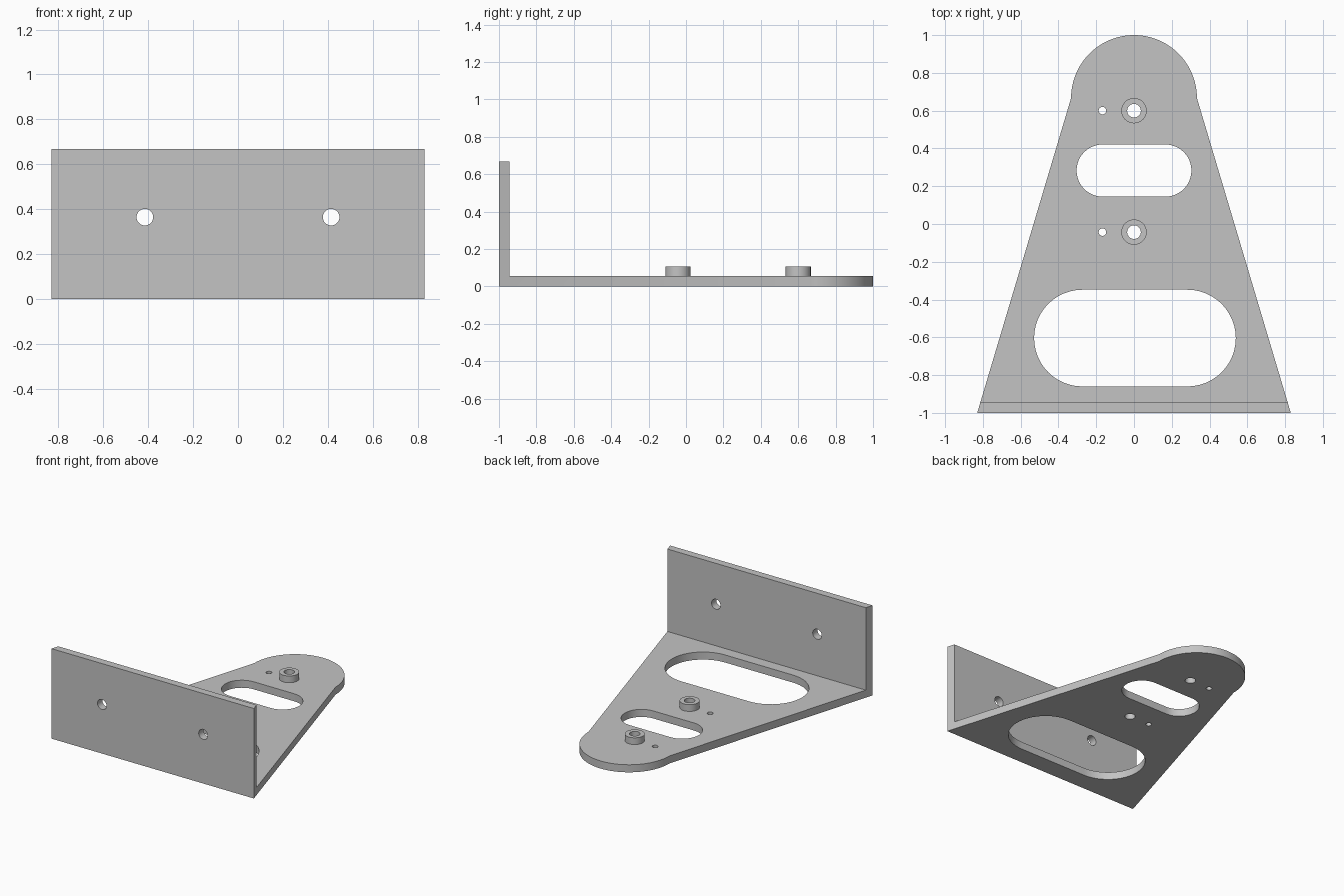
import bpy, bmesh
from math import cos, sin, pi
from mathutils import Matrix

cube = bpy.data.objects.get("Cube")
if cube:
    bpy.data.objects.remove(cube, do_unlink=True)

THICK = 0.056       # sheet thickness
HEIGHT = 0.667      # wall height
HALF = 0.83         # half width at the front
ROUND = 0.333       # radius of the rounded back end
BOSS_Y = (0.6, -0.043)

grey = bpy.data.materials.new("plain_grey")
grey.use_nodes = True
grey.diffuse_color = (0.55, 0.55, 0.55, 1)
grey.node_tree.nodes["Principled BSDF"].inputs["Base Color"].default_value = (0.55, 0.55, 0.55, 1)


def finish(name, bm):
    bmesh.ops.recalc_face_normals(bm, faces=bm.faces)
    mesh = bpy.data.meshes.new(name)
    bm.to_mesh(mesh)
    bm.free()
    mesh.materials.append(grey)
    obj = bpy.data.objects.new(name, mesh)
    bpy.context.collection.objects.link(obj)
    return obj


def raise_faces(bm, faces, height):
    geom = bmesh.ops.extrude_face_region(bm, geom=faces)["geom"]
    verts = [g for g in geom if isinstance(g, bmesh.types.BMVert)]
    bmesh.ops.translate(bm, verts=verts, vec=(0, 0, height))
    return [g for g in geom if isinstance(g, bmesh.types.BMFace)]


def arc(cx, cy, r, start, end, steps):
    angles = [start + (end - start) * i / steps for i in range(steps + 1)]
    return [(cx + r * cos(a), cy + r * sin(a)) for a in angles]


def slot(cx, cy, r, straight=0.0):
    """Outline of a round-ended slot, or of a circle when straight is 0."""
    right = arc(cx + straight, cy, r, -pi / 2, pi / 2, 24)
    left = arc(cx - straight, cy, r, pi / 2, 3 * pi / 2, 24)
    return right + left if straight else right + left[1:-1]


def prism(name, outline, z0, z1, upright=False):
    bm = bmesh.new()
    face = bm.faces.new([bm.verts.new((x, y, z0)) for x, y in outline])
    raise_faces(bm, [face], z1 - z0)
    if upright:
        bm.transform(Matrix.Rotation(pi / 2, 4, 'X'))
    return finish(name, bm)


def activate(obj):
    bpy.ops.object.select_all(action='DESELECT')
    obj.select_set(True)
    bpy.context.view_layer.objects.active = obj


def cut(obj, cutter):
    cutter.hide_render = True
    mod = obj.modifiers.new("cut", 'BOOLEAN')
    mod.operation = 'DIFFERENCE'
    mod.solver = 'EXACT'
    mod.object = cutter
    activate(obj)
    bpy.ops.object.modifier_apply(modifier=mod.name)
    bpy.data.objects.remove(cutter, do_unlink=True)


# Bracket: tapered base with a rounded end, and a wall folded up at the front
back_y = 1 - ROUND
fold = HALF - (HALF - ROUND) * THICK / (back_y + 1)
bm = bmesh.new()
vert = lambda p: bm.verts.new((p[0], p[1], 0))
fold_l, fold_r = vert((-fold, THICK - 1)), vert((fold, THICK - 1))
strip = bm.faces.new([vert((-HALF, -1)), vert((HALF, -1)), fold_r, fold_l])
deck = bm.faces.new([fold_l, fold_r] + [vert(p) for p in arc(0, back_y, ROUND, 0, pi, 48)])
tops = raise_faces(bm, [strip, deck], THICK)
wall_foot = min(tops, key=lambda f: f.calc_center_median().y)
raise_faces(bm, [wall_foot], HEIGHT - THICK)
bmesh.ops.recalc_face_normals(bm, faces=bm.faces)
bmesh.ops.dissolve_limit(bm, angle_limit=0.01, verts=bm.verts, edges=bm.edges)
bracket = finish("bracket", bm)

# Openings through the base
openings = [slot(0, 0.283, 0.138, 0.166), slot(0.005, -0.604, 0.256, 0.278)]
for y in BOSS_Y:
    openings += [slot(0, y, 0.036), slot(-0.167, y, 0.02)]
for outline in openings:
    cut(bracket, prism("base_cutter", outline, -0.1, 0.2))

# Mounting holes through the wall
for x in (-0.415, 0.415):
    cut(bracket, prism("wall_cutter", slot(x, 0.364, 0.037), 0.9, 1.1, upright=True))

# Raised collars around the two centre holes
parts = [bracket]
for label, y in zip(("back", "middle"), BOSS_Y):
    collar = prism(label + "_collar", slot(0, y, 0.067), THICK, 0.106)
    cut(collar, prism("collar_cutter", slot(0, y, 0.036), 0, 0.2))
    parts.append(collar)

for part in parts:
    activate(part)
    bpy.ops.object.shade_smooth_by_angle(angle=pi / 6)
